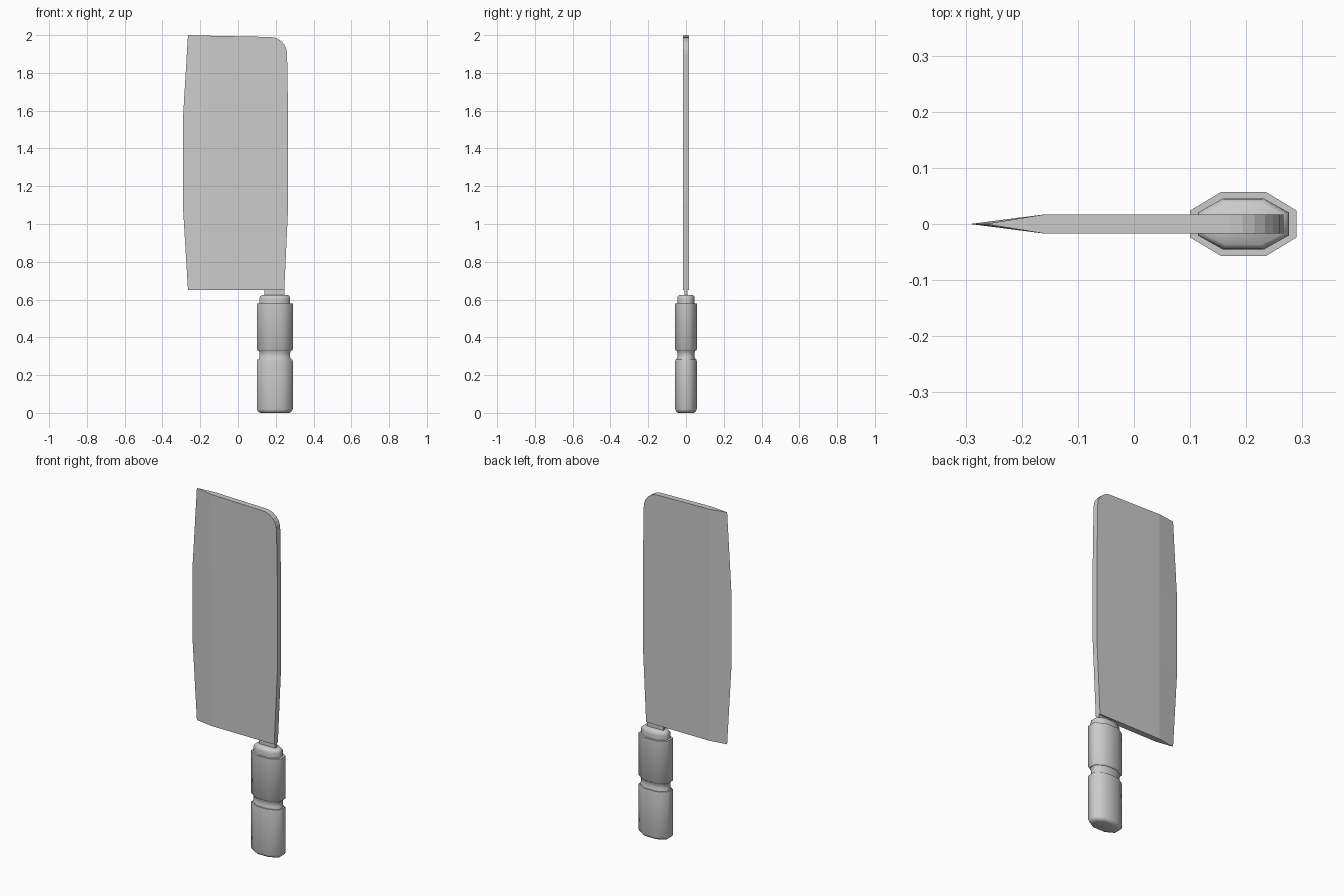
import bpy, bmesh, math

if "Cube" in bpy.data.objects:
    bpy.data.objects.remove(bpy.data.objects["Cube"])


def make_object(name, bm, smooth_angle=None):
    bmesh.ops.recalc_face_normals(bm, faces=bm.faces)
    mesh = bpy.data.meshes.new(name)
    bm.to_mesh(mesh)
    bm.free()
    obj = bpy.data.objects.new(name, mesh)
    bpy.context.collection.objects.link(obj)
    if smooth_angle:
        bpy.ops.object.select_all(action='DESELECT')
        obj.select_set(True)
        bpy.context.view_layer.objects.active = obj
        bpy.ops.object.shade_smooth_by_angle(angle=math.radians(smooth_angle))
    return obj


# Blade: flat slab outline plus a wedge tapering to the cutting edge
HALF = 0.017
edge = [(-0.265, 0.65), (-0.292, 1.1), (-0.292, 1.55), (-0.265, 2.0)]
ridge = [(-0.16, 0.65), (-0.16, 1.1), (-0.16, 1.55), (-0.16, 1.997)]
corner = [(0.17 + 0.09 * math.sin(a), 1.9 + 0.09 * math.cos(a))
          for a in (math.pi / 2 * i / 6 for i in range(7))]
spine = corner + [(0.266, 1.55), (0.266, 1.1), (0.245, 0.65)]

bm = bmesh.new()
edge_verts = [bm.verts.new((x, 0, z)) for x, z in edge]
sides = []
for y in (-HALF, HALF):
    loop = [bm.verts.new((x, y, z)) for x, z in ridge + spine]
    bm.faces.new(loop)
    for i in range(3):
        bm.faces.new((edge_verts[i], edge_verts[i + 1], loop[i + 1], loop[i]))
    sides.append(loop)
front, back = sides
count = len(front)
for i in range(3, count):
    j = (i + 1) % count
    bm.faces.new((front[i], front[j], back[j], back[i]))
bm.faces.new((edge_verts[0], front[0], back[0]))
bm.faces.new((edge_verts[3], front[3], back[3]))
make_object("blade", bm)

# Tang: thin strip joining the blade to the handle
bm = bmesh.new()
bmesh.ops.create_cube(bm, size=1)
for v in bm.verts:
    v.co = (0.1925 + v.co.x * 0.105, v.co.y * 0.018, 0.6275 + v.co.z * 0.055)
make_object("tang", bm)

# Handle parts: stretched octagon lofted through (inset, z) levels
CX = 0.195


def ring(inset):
    w, d = 0.095 - inset, 0.057 - inset * 0.8
    a, b = 0.04 - inset * 0.3, 0.024 - inset * 0.25
    quarter = [(w, b), (a, d)]
    pts = quarter + [(-x, y) for x, y in reversed(quarter)]
    return pts + [(-x, -y) for x, y in pts]


def loft(name, levels):
    bm = bmesh.new()
    rings = [[bm.verts.new((CX + x, y, z)) for x, y in ring(inset)]
             for inset, z in levels]
    for low, high in zip(rings, rings[1:]):
        for i in range(8):
            j = (i + 1) % 8
            bm.faces.new((low[i], low[j], high[j], high[i]))
    bm.faces.new(rings[0])
    bm.faces.new(rings[-1])
    return make_object(name, bm, 62)


loft("lower_grip", [(0.02, 0.0), (0.012, 0.003), (0.004, 0.01), (0, 0.02),
                    (0, 0.275), (0.002, 0.283)])
loft("grip_groove", [(0.01, 0.27), (0.01, 0.287), (0.014, 0.295), (0.015, 0.31),
                     (0.013, 0.322), (0.007, 0.334)])
loft("upper_grip", [(0.004, 0.33), (0, 0.335), (0, 0.58)])
loft("collar", [(0.014, 0.57), (0.014, 0.605), (0.017, 0.617), (0.026, 0.625)])
